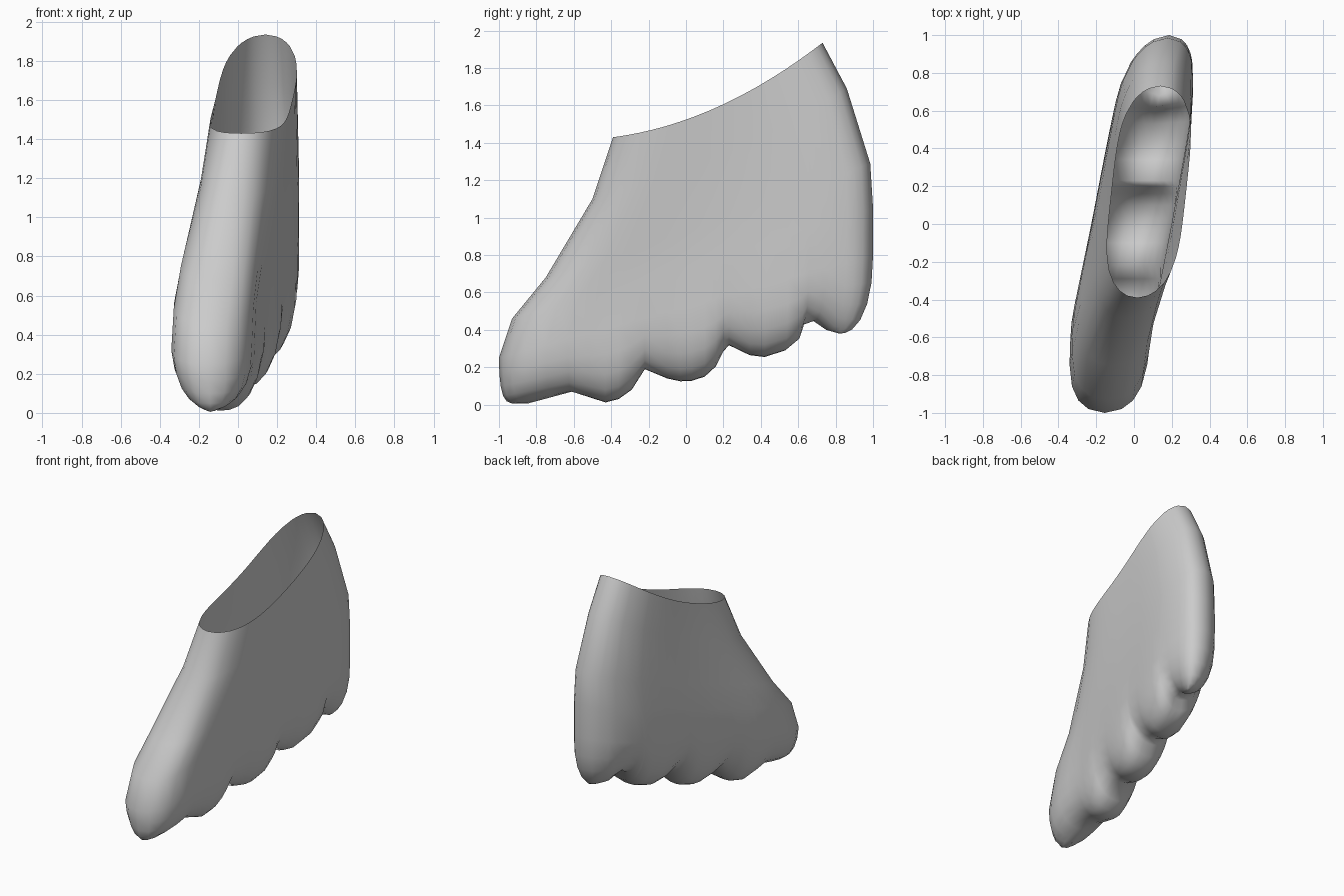
import bpy, bmesh, math

if "Cube" in bpy.data.objects:
    bpy.data.objects.remove(bpy.data.objects["Cube"])


def interp(table, v):
    """Piecewise linear lookup in a list of (key, value) pairs."""
    if v <= table[0][0]:
        return table[0][1]
    for (a, p), (b, q) in zip(table, table[1:]):
        if v <= b:
            return p + (q - p) * (v - a) / (b - a)
    return table[-1][1]


def lerp(a, b, t):
    return a + (b - a) * t


# Underside profile (y, z) with the rounded toes
toes = [(-0.85, 0.005), (-0.61, 0.07), (-0.43, 0.012), (-0.36, 0.03), (-0.29, 0.08),
        (-0.22, 0.19), (-0.1, 0.14), (-0.03, 0.125), (0.03, 0.127), (0.1, 0.15),
        (0.16, 0.205), (0.2, 0.285), (0.23, 0.318), (0.34, 0.265), (0.42, 0.255),
        (0.53, 0.29), (0.6, 0.35), (0.62, 0.425), (0.68, 0.448), (0.75, 0.4), (0.82, 0.38)]
# Line through the toe tips, used to find the grooves between them
tips = [(-0.85, 0.005), (-0.43, 0.012), (0, 0.125), (0.42, 0.255), (0.82, 0.38)]
Y0, Y1 = toes[0][0], toes[-1][0]

# Front and back edges (y, z) from the open rim down to the widest ring
front_edge = [(-0.39, 1.43), (-0.5, 1.1), (-0.75, 0.68), (-0.93, 0.46), (-1.0, 0.25)]
back_edge = [(0.73, 1.935), (0.86, 1.69), (0.985, 1.29), (1.0, 1.05), (1.0, 0.8)]
blend = [0, 0.35, 0.8, 0.95, 1]

# Centre line of the widest ring, x by y
low_centre = [(-1, -0.155), (-0.5, -0.117), (0, -0.015), (0.5, 0.08), (0.8, 0.13), (1, 0.185)]

# Stations along the length, denser at the rounded ends
stations = sorted([(y - Y0) / (Y1 - Y0) for y, z in toes]
                  + [0.006, 0.02, 0.045, 0.09, 0.2, 0.972, 0.985, 0.994])


def wall_point(u, level):
    """Centre x, half width, y and z of the wall at a station."""
    t = blend[level]
    (fy, fz), (by, bz) = front_edge[level], back_edge[level]
    # Stations stay above their toes, and spread only near the ends
    e = abs(2 * u - 1) ** 6
    v = (lerp(Y0, Y1, u) + (-0.15 if u < 0.5 else 0.18) * e + 1) / 2
    y = lerp(fy, by, v)
    z = lerp(fz, bz, v) - 0.36 * v * (1 - v) * (1 - t)
    k = min(1, abs(2 * v - 1))
    rim_w = 0.197 * math.sqrt(max(0, 1 - k ** 4))
    low_w = lerp(0.214, 0.208, v) * math.sqrt(max(0, 1 - k ** (9 if v < 0.5 else 6)))
    centre = lerp(0.06 + 0.11 * y, interp(low_centre, y), t)
    return centre, lerp(rim_w, low_w, t), y, z


def ring(level, degrees):
    """Closed loop of points; degrees > 0 rounds the wall in under the toes."""
    c = max(0, math.cos(math.radians(degrees)))
    s = math.sin(math.radians(degrees)) ** 0.9
    if degrees == 90:
        c = 0
    right, left = [], []
    for u in stations:
        cx, w, y, z = wall_point(u, level)
        if degrees > 0:
            sy = lerp(Y0, Y1, u)
            sz = interp(toes, sy)
            groove = min(1, max(0, (sz - interp(tips, sy)) / 0.12))
            y = lerp(sy, y, c ** lerp(0.3, 0.9, u))
            z = lerp(z, sz, s)
            cx += 0.015 * s
            w *= c ** 0.8 * (1 - 0.15 * groove * s)
        right.append((cx + w, y, z))
        left.append((cx - w, y, z))
    return right + left[-2:0:-1]


# Foot shell: open at the top, wrapped under the toes until both sides meet
rings = [ring(i, 0) for i in range(5)]
rings += [ring(4, a) for a in (18, 36, 54, 70, 82, 90)]

bm = bmesh.new()
loops = [[bm.verts.new(p) for p in r] for r in rings]
n = len(loops[0])
for a, b in zip(loops, loops[1:]):
    for i in range(n):
        j = (i + 1) % n
        bm.faces.new((a[i], a[j], b[j], b[i]))

bmesh.ops.remove_doubles(bm, verts=bm.verts, dist=0.0005)
bmesh.ops.recalc_face_normals(bm, faces=bm.faces)
# Make sure the lowest face looks down
lowest = min(bm.faces, key=lambda f: f.calc_center_median().z)
if lowest.normal.z > 0:
    bmesh.ops.reverse_faces(bm, faces=bm.faces)
for f in bm.faces:
    f.smooth = True

mesh = bpy.data.meshes.new("foot_shell")
bm.to_mesh(mesh)
bm.free()
foot = bpy.data.objects.new("foot_shell", mesh)
bpy.context.collection.objects.link(foot)

grey = bpy.data.materials.new("light grey")
grey.diffuse_color = (0.6, 0.6, 0.6, 1)
grey.use_nodes = True
grey.node_tree.nodes["Principled BSDF"].inputs["Base Color"].default_value = grey.diffuse_color
mesh.materials.append(grey)
